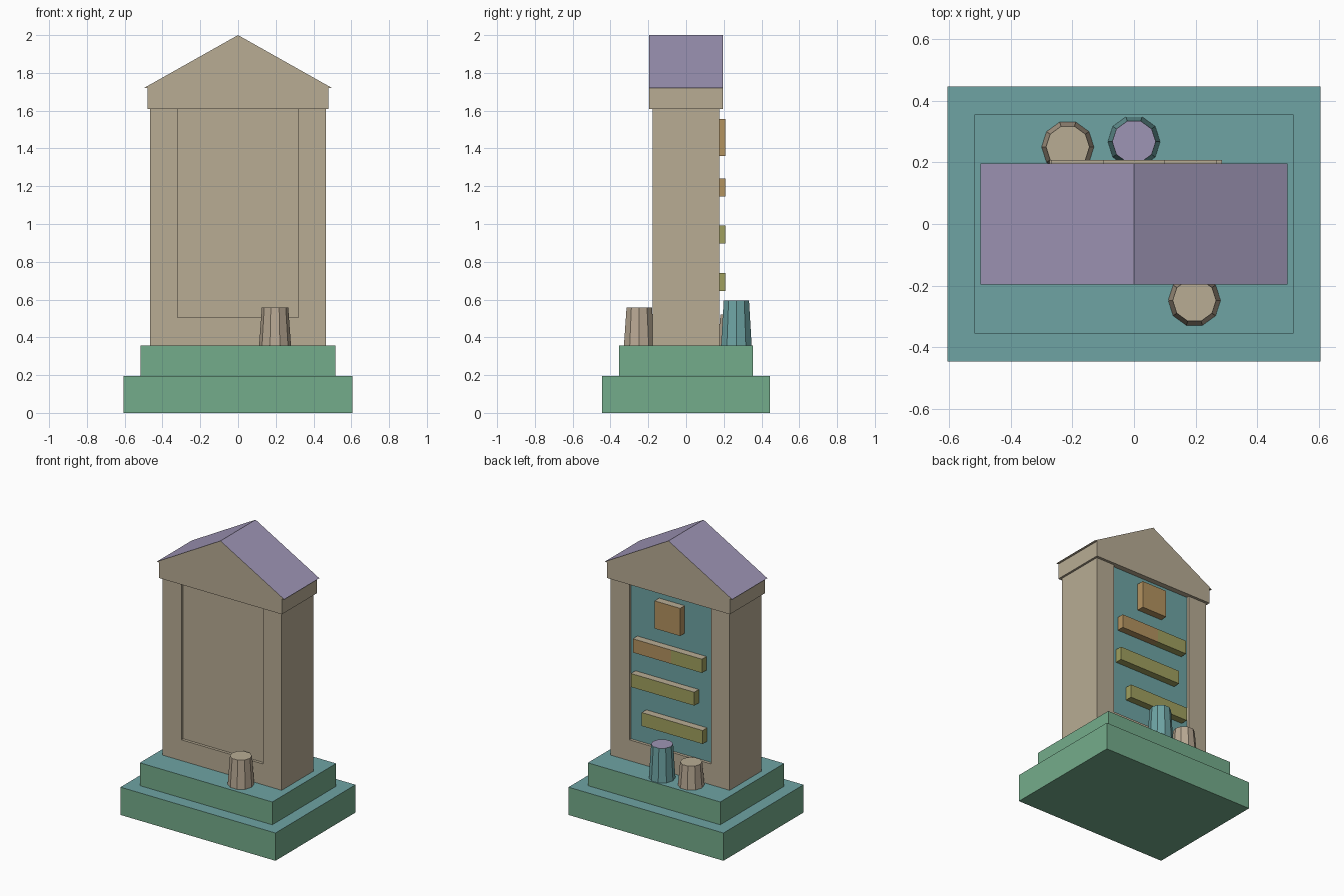
import bpy, bmesh, math
from mathutils import Vector

if "Cube" in bpy.data.objects:
    bpy.data.objects.remove(bpy.data.objects["Cube"])


def lin(c):
    c /= 255
    return c / 12.92 if c <= 0.04045 else ((c + 0.055) / 1.055) ** 2.4


COLOURS = {
    "stone tan": (184, 172, 148),
    "weathered teal": (110, 164, 164),
    "plinth green": (116, 172, 139),
    "roof purple": (158, 149, 181),
    "copper orange": (180, 147, 96),
    "olive": (160, 160, 95),
    "pot clay": (184, 168, 147),
}
MATS = {}
for name, rgb in COLOURS.items():
    m = bpy.data.materials.new(name)
    m.diffuse_color = (*[lin(c) for c in rgb], 1)
    m.use_nodes = True
    m.node_tree.nodes["Principled BSDF"].inputs["Base Color"].default_value = m.diffuse_color
    MATS[name] = m


def finish(name, bm, colours, rule):
    """Turn bm into an object; rule(face) returns the colour slot."""
    bmesh.ops.recalc_face_normals(bm, faces=bm.faces)
    bm.normal_update()
    for f in bm.faces:
        f.material_index = rule(f)
    me = bpy.data.meshes.new(name)
    bm.to_mesh(me)
    bm.free()
    for c in colours:
        me.materials.append(MATS[c])
    ob = bpy.data.objects.new(name, me)
    bpy.context.collection.objects.link(ob)
    return ob


def box(x0, x1, y0, y1, z0, z1):
    bm = bmesh.new()
    bmesh.ops.create_cube(bm, size=1)
    for v in bm.verts:
        v.co = Vector((x0 if v.co.x < 0 else x1,
                       y0 if v.co.y < 0 else y1,
                       z0 if v.co.z < 0 else z1))
    return bm


def cut(bm, co, no):
    bmesh.ops.bisect_plane(bm, geom=bm.verts[:] + bm.edges[:] + bm.faces[:],
                           plane_co=co, plane_no=no)


def is_top(f):
    return int(f.normal.z > 0.3)


# stepped plinth, green sides with teal tops
for name, x, y, z0, z1 in (("lower_step", 0.605, 0.446, 0, 0.196),
                           ("upper_step", 0.517, 0.356, 0.196, 0.357)):
    finish(name, box(-x, x, -y, y, z0, z1),
           ("plinth green", "weathered teal"), is_top)

# pillar with a sunken panel front and back, the back one painted teal
bm = box(-0.465, 0.465, -0.177, 0.177, 0.357, 1.61)
for x in (-0.319, 0.319):
    cut(bm, (x, 0, 0), (1, 0, 0))
cut(bm, (0, 0, 0.504), (0, 0, 1))
bm.normal_update()
panels = [f for f in bm.faces if abs(f.normal.y) > 0.9
          and abs(f.calc_center_median().x) < 0.1 and f.calc_center_median().z > 0.6]
bmesh.ops.inset_individual(bm, faces=panels, thickness=0, depth=-0.02)
finish("pillar", bm, ("stone tan", "weathered teal"),
       lambda f: int(f.normal.y > 0.9 and f.calc_center_median().y < 0.17))

# cap slab and gabled roof
finish("cap", box(-0.48, 0.48, -0.196, 0.196, 1.61, 1.72), ("stone tan",), lambda f: 0)
bm = bmesh.new()
gable = bm.faces.new([bm.verts.new(p) for p in
                      ((-0.498, -0.196, 1.72), (0.498, -0.196, 1.72), (0, -0.196, 2.0))])
ext = bmesh.ops.extrude_face_region(bm, geom=[gable], use_keep_orig=True)["geom"]
bmesh.ops.translate(bm, vec=(0, 0.392, 0),
                    verts=[e for e in ext if isinstance(e, bmesh.types.BMVert)])
finish("gable_roof", bm, ("stone tan", "roof purple"), is_top)

# raised plates on the back: orange on the x > split side, olive beyond, tan tops
for name, x0, x1, z0, z1, split in (("square_plate", -0.10, 0.10, 1.36, 1.555, -1),
                                    ("upper_bar", -0.27, 0.27, 1.145, 1.242, -0.03),
                                    ("middle_bar", -0.21, 0.285, 0.898, 0.993, 1),
                                    ("lower_bar", -0.275, 0.20, 0.645, 0.74, 1)):
    bm = box(x0, x1, 0.15, 0.208, z0, z1)
    cut(bm, (split, 0, 0), (1, 0, 0))
    finish(name, bm, ("copper orange", "olive", "stone tan"),
           lambda f: 2 if is_top(f) else int(f.calc_center_median().x < split))

# ten-sided tapered pots
for name, x, y, top, side, lid in (
        ("front_pot", 0.196, -0.248, 0.557, "pot clay", "stone tan"),
        ("back_clay_pot", -0.215, 0.250, 0.52, "pot clay", "stone tan"),
        ("back_teal_pot", 0.0, 0.267, 0.595, "weathered teal", "roof purple")):
    bm = bmesh.new()
    bmesh.ops.create_circle(bm, cap_ends=True, segments=10, radius=0.085)
    ext = bmesh.ops.extrude_face_region(bm, geom=bm.faces[:], use_keep_orig=True)["geom"]
    for v in [e for e in ext if isinstance(e, bmesh.types.BMVert)]:
        v.co = (v.co.x * 0.83, v.co.y * 0.83, top - 0.357)
    # corners point along x
    a = math.atan2(bm.verts[:][0].co.y, bm.verts[:][0].co.x)
    for v in bm.verts:
        c, s = math.cos(-a), math.sin(-a)
        v.co = (v.co.x * c - v.co.y * s + x, v.co.x * s + v.co.y * c + y, v.co.z + 0.357)
    finish(name, bm, (side, lid), lambda f: int(f.normal.z > 0.9))
